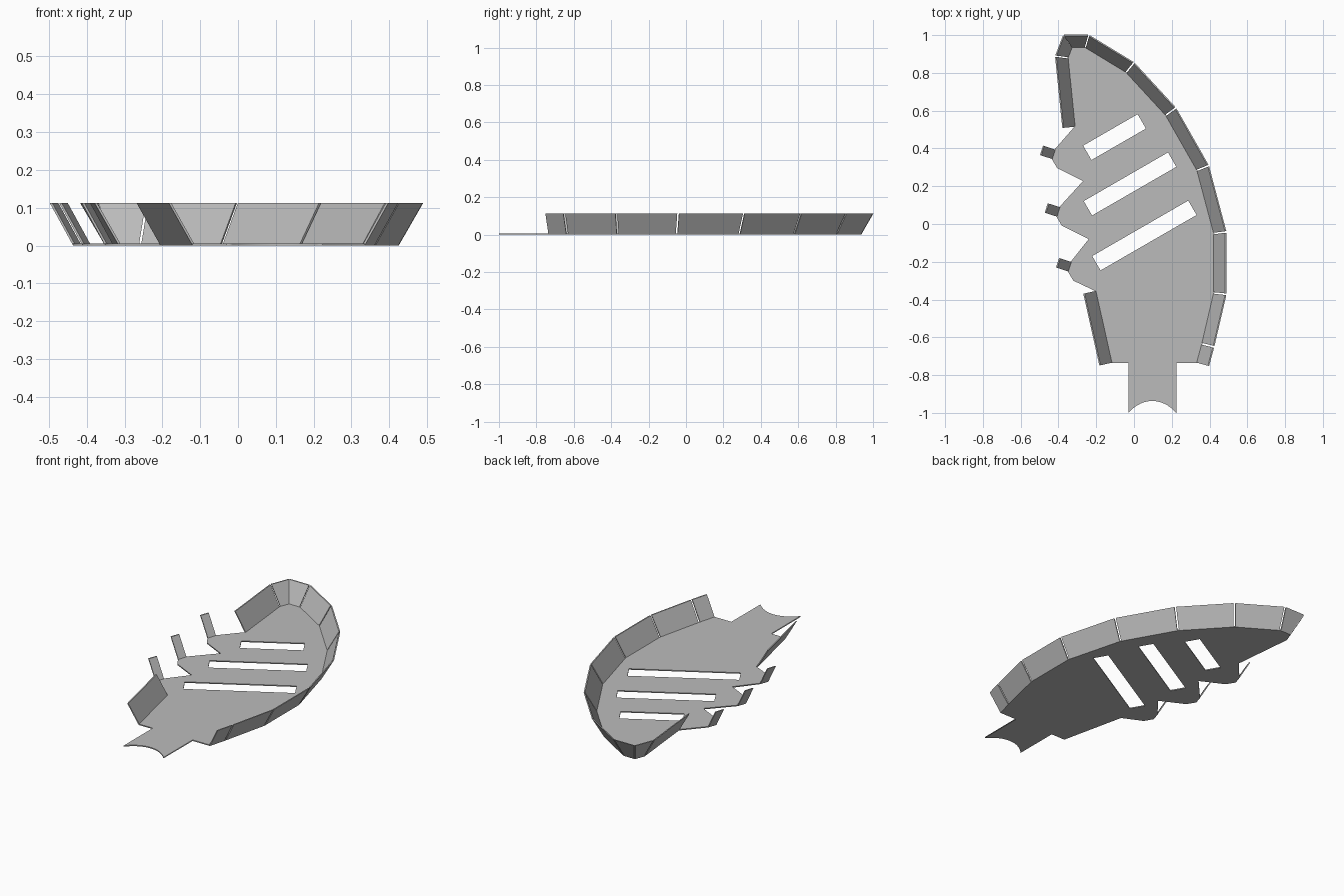
import bpy
import bmesh
import math
from mathutils import Vector

THICK = 0.006     # sheet thickness
HEIGHT = 0.113    # top of the folded walls
FLARE = 0.065     # how far the walls lean outwards
GAP = 0.005       # half of the slit between neighbouring walls

cube = bpy.data.objects.get("Cube")
if cube:
    bpy.data.objects.remove(cube, do_unlink=True)

steel = bpy.data.materials.new("grey_sheet_metal")
GREY = (0.5, 0.5, 0.5, 1)
steel.use_nodes = True
steel.diffuse_color = GREY
for node in steel.node_tree.nodes:
    if node.type == 'BSDF_PRINCIPLED':
        node.inputs["Base Color"].default_value = GREY


def outward(a, b):
    """Plan normal on the left of the walk from a to b."""
    d = (b - a).normalized()
    return Vector((-d.y, d.x))


def fold_wall(name, points):
    """Row of sloping walls along a clockwise run of fold points, slit at each corner."""
    pts = [Vector(p) for p in points]
    normals = [outward(a, b) for a, b in zip(pts, pts[1:])]
    rims = []
    for i, p in enumerate(pts):
        n1 = normals[max(i - 1, 0)]
        n2 = normals[min(i, len(normals) - 1)]
        rims.append(p + (n1 + n2) / (1 + n1.dot(n2)) * FLARE)
    bm = bmesh.new()
    last = len(normals) - 1
    for i, n in enumerate(normals):
        along = (pts[i + 1] - pts[i]).normalized()
        start = along * (GAP if i > 0 else 0)
        end = along * (GAP if i < last else 0)
        low = [pts[i] + start, pts[i + 1] - end]
        high = [rims[i + 1] - end, rims[i] + start]
        outer = [p.to_3d() for p in low]
        outer += [p.to_3d() + Vector((0, 0, HEIGHT)) for p in high]
        inset = (-n * THICK / math.sin(math.atan2(HEIGHT, FLARE))).to_3d()
        a = [bm.verts.new(p) for p in outer]
        b = [bm.verts.new(p + inset) for p in outer]
        bm.faces.new(a)
        bm.faces.new(b[::-1])
        for k in range(4):
            m = (k + 1) % 4
            bm.faces.new((a[m], a[k], b[k], b[m]))
    bmesh.ops.recalc_face_normals(bm, faces=bm.faces)
    mesh = bpy.data.meshes.new(name)
    bm.to_mesh(mesh)
    bm.free()
    mesh.materials.append(steel)
    bpy.context.collection.objects.link(bpy.data.objects.new(name, mesh))


def slot(x, y, length, width=0.088, angle=math.radians(30)):
    """Corners of a slanted rectangular opening."""
    u = Vector((math.cos(angle), math.sin(angle))) * length / 2
    v = Vector((-math.sin(angle), math.cos(angle))) * width / 2
    c = Vector((x, y))
    return [c - u - v, c + u - v, c + u + v, c - u + v]


# Fold lines, all walked clockwise seen from above
main_fold = [(-.315, .515), (-.352, .88), (-.33, .937), (-.257, .937), (-.04, .805),
             (.17, .577), (.336, .285), (.425, -.05), (.425, -.365),
             (.362, -.635), (.335, -.735)]
heel_fold = [(-.12, -.735), (-.205, -.355)]
tab_folds = [[(x - .016, y - .05), (x, y)] for x, y in
             [(-.335, -.2), (-.395, .09), (-.42, .395)]]
valleys = [(-.24, -.08), (-.27, .227)]

# Concave end of the mounting tongue
arc = []
for i in range(17):
    t = i / 8 - 1
    arc.append((.097 - .127 * t, -.937 - .055 * t * t - .008 * t ** 4))

outline = main_fold + [(.225, -.735)] + arc + [(-.03, -.735)] + heel_fold
for i, (low, high) in enumerate(tab_folds):
    outline += [(low[0] + .03, low[1] - .05), low, high]
    if i < len(valleys):
        outline.append(valleys[i])

# Flat base plate with three slanted slots
curve = bpy.data.curves.new("base_plate", 'CURVE')
curve.dimensions = '2D'
curve.fill_mode = 'BOTH'
curve.extrude = THICK / 2
loops = [outline, slot(-.103, .46, .333), slot(-.021, .212, .515), slot(.055, -.061, .587)]
for loop in loops:
    spline = curve.splines.new('POLY')
    spline.points.add(len(loop) - 1)
    for point, p in zip(spline.points, loop):
        point.co = (p[0], p[1], 0, 1)
    spline.use_cyclic_u = True
plate = bpy.data.objects.new("base_plate", curve)
plate.location.z = THICK / 2
curve.materials.append(steel)
bpy.context.collection.objects.link(plate)
bpy.ops.object.select_all(action='DESELECT')
plate.select_set(True)
bpy.context.view_layer.objects.active = plate
bpy.ops.object.convert(target='MESH')

# Folded walls and finger tabs
fold_wall("outer_wall", main_fold)
fold_wall("heel_wall", heel_fold)
for name, fold in zip(("lower_tab", "middle_tab", "upper_tab"), tab_folds):
    fold_wall(name, fold)
